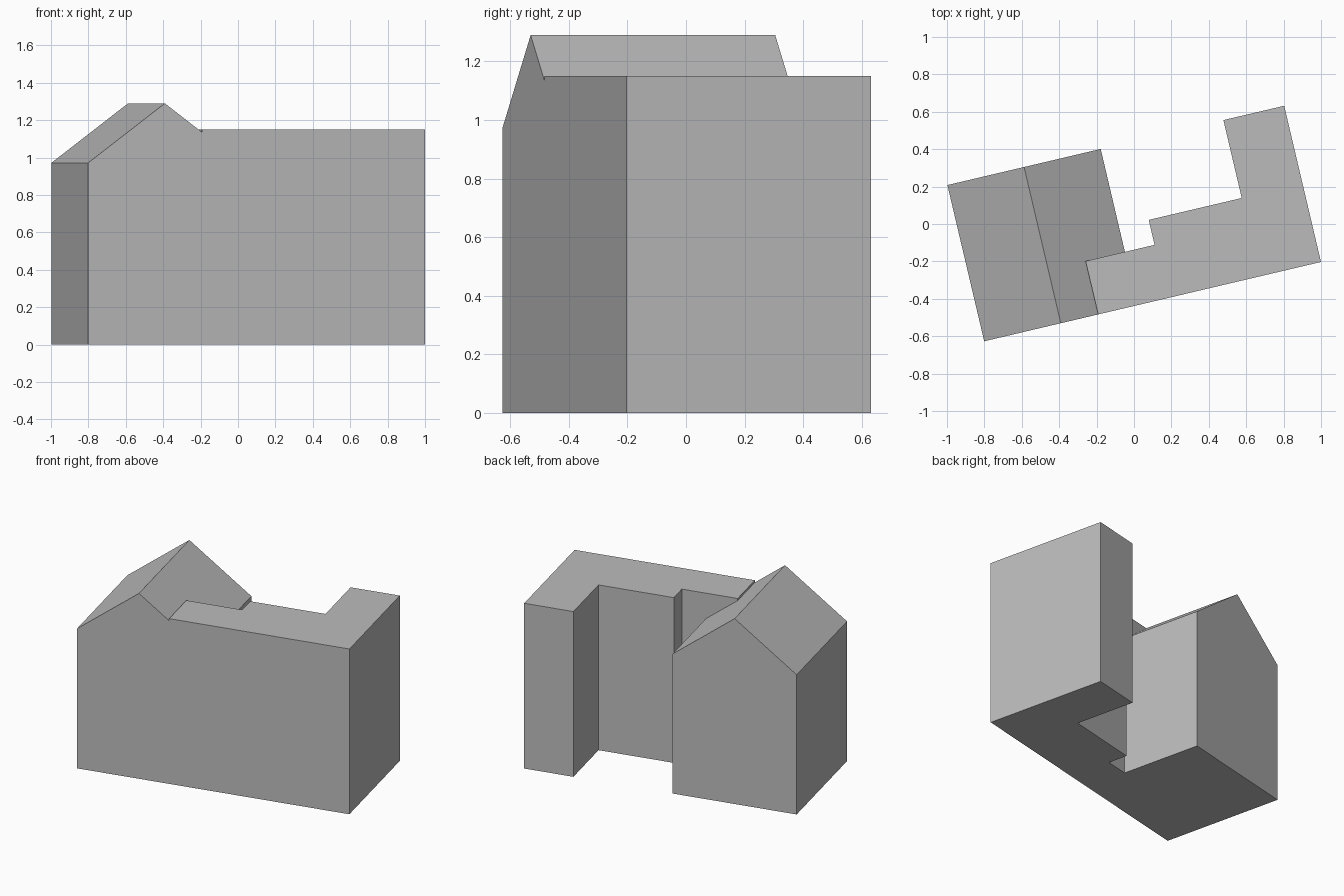
import bpy
import bmesh
from math import radians
from mathutils import Matrix, Vector

cube = bpy.data.objects.get("Cube")
if cube:
    bpy.data.objects.remove(cube, do_unlink=True)

# Plain wall and roof colour
grey = bpy.data.materials.new("plain grey")
grey.use_nodes = True
colour = (0.5, 0.5, 0.5, 1)
grey.diffuse_color = colour
grey.node_tree.nodes["Principled BSDF"].inputs["Base Color"].default_value = colour

# The building is turned about its front right corner
PLACE = Matrix.Translation((-0.801, -0.627, 0)) @ Matrix.Rotation(radians(13.25), 4, "Z")
DEPTH = 0.858
LENGTH = 1.85
ROOF = 1.15


def prism(name, outline, sweep):
    """Extrude a closed 3D outline along a vector into a solid object."""
    bm = bmesh.new()
    face = bm.faces.new([bm.verts.new(p) for p in outline])
    made = bmesh.ops.extrude_face_region(bm, geom=[face], use_keep_orig=True)
    moved = [g for g in made["geom"] if isinstance(g, bmesh.types.BMVert)]
    bmesh.ops.translate(bm, vec=Vector(sweep), verts=moved)
    bmesh.ops.recalc_face_normals(bm, faces=bm.faces)
    bm.transform(PLACE)
    mesh = bpy.data.meshes.new(name)
    bm.to_mesh(mesh)
    bm.free()
    mesh.materials.append(grey)
    obj = bpy.data.objects.new(name, mesh)
    bpy.context.collection.objects.link(obj)
    return obj


# Gabled house: pentagon profile swept from front to back
width, eaves, ridge = 0.842, 0.972, 1.29
gable = [(0, 0), (width, 0), (width, eaves), (width / 2, ridge), (0, eaves)]
prism("gabled_house", [(x, 0, z) for x, z in gable], (0, DEPTH, 0))

# Flat-roofed wing: stepped plan raised to roof height
plan = [(0.626, 0), (LENGTH, 0), (LENGTH, DEPTH), (1.516, DEPTH),
        (1.516, 0.43), (1.005, 0.43), (1.005, 0.293), (0.626, 0.293)]
prism("flat_roofed_wing", [(x, y, 0) for x, y in plan], (0, 0, ROOF))
